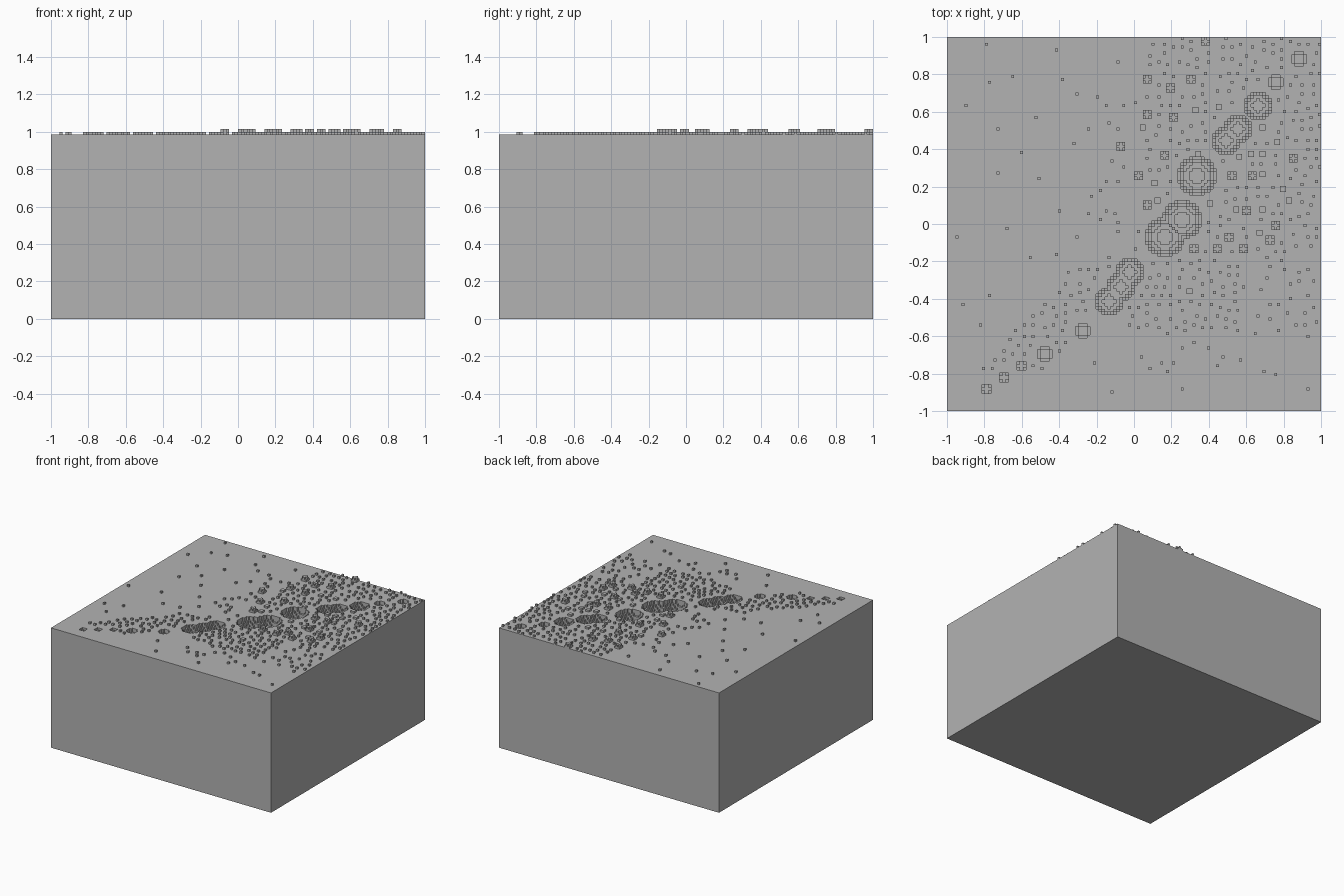
import bpy, bmesh, random

if "Cube" in bpy.data.objects:
    bpy.data.objects.remove(bpy.data.objects["Cube"])

random.seed(7)
N = 128                 # grid cells across the block
S = 2.0 / N             # size of one cell
GROUND = 63             # ground height in cells
DEEP = 56               # floor of the deepest pit

stone = bpy.data.materials.new("grey")
stone.diffuse_color = (0.45, 0.45, 0.45, 1)
stone.use_nodes = True
stone.node_tree.nodes["Principled BSDF"].inputs["Base Color"].default_value = stone.diffuse_color


def cell(x, y):
    return int((x + 1) * N / 2), int((y + 1) * N / 2)


def terraced(name, heights, base, levels, simplify=False):
    """Stepped solid: a flat top for each cell and walls down to lower neighbours."""
    bm, cache = bmesh.new(), {}

    def v(i, j, k):
        if (i, j, k) not in cache:
            cache[i, j, k] = bm.verts.new((i * S - 1, j * S - 1, k * S))
        return cache[i, j, k]

    sides = {(1, 0): ((1, 0), (1, 1)), (-1, 0): ((0, 1), (0, 0)),
             (0, 1): ((1, 1), (0, 1)), (0, -1): ((0, 0), (1, 0))}
    for (i, j), h in heights.items():
        bm.faces.new([v(i + a, j + b, h) for a, b in ((0, 0), (1, 0), (1, 1), (0, 1))])
        for (di, dj), ((a, b), (c, d)) in sides.items():
            low = heights.get((i + di, j + dj), base)
            for k0, k1 in zip(levels, levels[1:]):
                if low <= k0 and k1 <= h:
                    bm.faces.new([v(i + a, j + b, k0), v(i + c, j + d, k0),
                                  v(i + c, j + d, k1), v(i + a, j + b, k1)])
    if simplify:
        # underside, then merge the flat areas
        rim = [(0, n) for n in range(N)] + [(n, N) for n in range(N)]
        rim += [(N, N - n) for n in range(N)] + [(N - n, 0) for n in range(N)]
        bm.faces.new([v(i, j, 0) for i, j in rim])
        bmesh.ops.dissolve_limit(bm, angle_limit=0.01, verts=bm.verts[:], edges=bm.edges[:])
    me = bpy.data.meshes.new(name)
    bm.to_mesh(me)
    bm.free()
    me.materials.append(stone)
    bpy.context.collection.objects.link(bpy.data.objects.new(name, me))


# --- ground block with a diagonal chain of round pits, grouped by radius in cells
pits = {
    1: [(-.79, -.88), (-.69, -.82), (-.595, -.76)],
    2: [(-.47, -.69), (-.28, -.575), (.76, .755), (.88, .885)],
    4: [(-.13, -.42), (-.07, -.335), (-.03, -.265), (.49, .44), (.55, .51), (.66, .64)],
    6: [(.16, -.07), (.265, .03), (.335, .255)],
}
ground = {(i, j): GROUND for i in range(N) for j in range(N)}
for r, centres in pits.items():
    for p in centres:
        ci, cj = cell(*p)
        for i in range(-r, r + 1):
            for j in range(-r, r + 1):
                for dz in range(r + 1):
                    if i * i + j * j + dz * dz <= (r + .5) ** 2:
                        key = ci + i, cj + j
                        ground[key] = min(ground[key], GROUND - 1 - dz)
terraced("ground_block", ground, 0, [0] + list(range(DEEP, GROUND + 1)), True)

# --- raised bumps
bumps = {}


def raise_cell(i, j, h):
    if ground.get((i, j)) == GROUND:
        bumps[i, j] = max(bumps.get((i, j), 0), GROUND + h)


# large bumps: three cells wide with a plus-shaped upper layer
large = [(-.07, .42), (.03, .265), (.075, .095), (.075, .78), (.075, .58), (.165, .365),
         (.19, .725), (.205, .57), (.305, .78), (.39, .98), (.32, -.135), (.445, -.135),
         (.5, -.075), (.53, .255), (.59, -.135), (.605, .065), (.635, .255), (.72, -.09),
         (.76, -.01), (.85, .355)]
for p in large:
    ci, cj = cell(*p)
    for i in (-1, 0, 1):
        for j in (-1, 0, 1):
            raise_cell(ci + i, cj + j, 1 if i and j else 2)

# medium bumps: two cells wide, one layer high
medium = [(.12, .22), (.135, .13), (.34, .61), (.455, .63), (.555, .455), (.57, .37),
          (.64, .385), (.695, .385), (.77, .45), (.355, .39), (.7, .28), (.8, .2), (.55, .09),
          (.68, -.04), (.7, .09), (.41, .11), (.06, .53), (.3, -.35), (.84, .13), (.69, .53)]
for p in medium:
    ci, cj = cell(*p)
    for i in (-1, 0):
        for j in (-1, 0):
            raise_cell(ci + i, cj + j, 1)

# lone small bumps on the open areas
lone = [(-.79, .965), (-.42, .925), (-.78, .755), (-.65, .795), (-.39, .77), (-.31, .695),
        (-.905, .625), (-.52, .565), (-.725, .51), (-.24, .5), (-.595, .38), (-.325, .425),
        (-.725, .28), (-.51, .24), (-.4, .07), (-.95, -.075), (-.68, -.02), (-.55, -.175),
        (-.91, -.43), (-.82, -.545), (-.78, -.39), (-.63, -.565), (-.41, -.17), (-.3, -.07),
        (-.25, .05), (-.1, .06), (-.15, .22), (-.23, .15), (-.18, .02), (-.09, .87),
        (-.06, .63), (-.09, .51), (-.21, -.75), (.26, -.89), (.935, -.88), (.57, -.72),
        (.76, -.8), (.48, -.71), (.7, -.79), (.09, -.78), (-.11, -.905), (.93, -.6),
        (.965, -.44), (.77, -.43), (.77, -.575), (.84, -.4)]
for p in lone:
    raise_cell(*cell(*p), 1)


# scattered small bumps: count, x range, y range, and slant of x with y
areas = [(185, .06, 1, -.15, 1, 0), (125, -.02, .57, -.58, -.15, 0), (55, .02, .36, -.78, -.2, .9),
         (22, .58, 1, -.62, -.17, 0), (8, -.1, .5, -.8, -.58, 0), (14, -.2, .05, -.2, .7, 0)]
for count, x0, x1, y0, y1, slant in areas:
    for _ in range(count * 20):
        y = random.uniform(y0, y1 - .01)
        x = random.uniform(x0, x1 - .01) + slant * (y - .15) * (slant > 0)
        i, j = cell(x, y)
        near = [(i + a, j + b) for a in (-2, -1, 0, 1, 2) for b in (-2, -1, 0, 1, 2)]
        if count > 0 and not any(n in bumps or ground.get(n, GROUND) < GROUND for n in near):
            raise_cell(i, j, 1)
            count -= 1
terraced("surface_bumps", bumps, GROUND, [GROUND, GROUND + 1, GROUND + 2])
